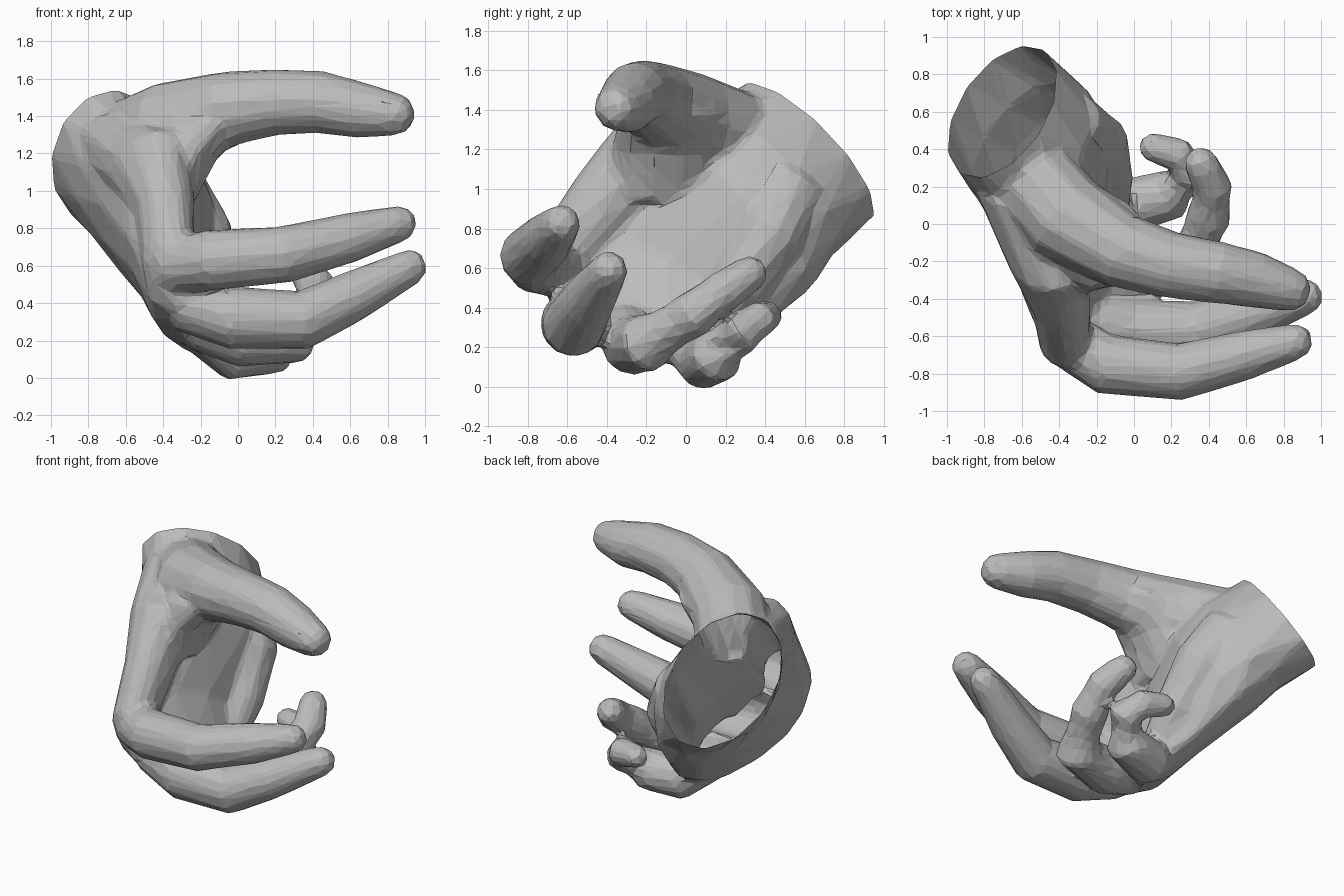
import bpy, bmesh, math
from mathutils import Vector

cube = bpy.data.objects.get("Cube")
if cube:
    bpy.data.objects.remove(cube, do_unlink=True)

skin = bpy.data.materials.new("plain_grey")
skin.diffuse_color = (0.5, 0.5, 0.5, 1)
skin.use_nodes = True
skin.node_tree.nodes["Principled BSDF"].inputs["Base Color"].default_value = (0.5, 0.5, 0.5, 1)

bm = bmesh.new()
SIDES = 12


def loft(sections):
    """Closed skin through elliptical sections given as (centre, half axis u, half axis v)."""
    rings = []
    for c, u, v in sections:
        c, u, v = Vector(c), Vector(u), Vector(v)
        angles = [math.tau * i / SIDES for i in range(SIDES)]
        rings.append([bm.verts.new(c + u * math.cos(a) + v * math.sin(a)) for a in angles])
    for a, b in zip(rings, rings[1:]):
        for i in range(SIDES):
            j = (i + 1) % SIDES
            bm.faces.new((a[i], a[j], b[j], b[i]))
    bm.faces.new(rings[0][::-1])
    bm.faces.new(rings[-1])


def limb(points):
    """Round limb along (x, y, z, radius) points with a domed tip."""
    pts = [(Vector(p[:3]), p[3]) for p in points]
    tip, r = pts[-1]
    d = (tip - pts[-2][0]).normalized()
    pts += [(tip + d * r * 0.55, r * 0.83), (tip + d * r * 0.9, r * 0.45)]
    sections = []
    for i, (p, r) in enumerate(pts):
        t = (pts[min(i + 1, len(pts) - 1)][0] - pts[max(i - 1, 0)][0]).normalized()
        u = t.cross(Vector((0.3, 0.5, 0.8))).normalized()
        sections.append((p, u * r, t.cross(u) * r))
    loft(sections)


# Wrist, palm and knuckles
wrist = Vector((-0.705, 0.6, 1.18))
outward = Vector((-0.48, 0.66, 0.58)).normalized()
wu, wv = (0.05, -0.28, 0.36), (0.29, 0.22, -0.01)
loft([
    (wrist + outward * 0.15, wu, wv),
    (wrist, wu, wv),
    ((-0.54, 0.42, 1.02), (-0.04, -0.32, 0.36), (0.33, 0.14, 0.06)),
    ((-0.43, 0.24, 0.85), (-0.1, -0.39, 0.36), (0.29, 0.05, 0.12)),
    ((-0.35, -0.08, 0.54), (-0.15, -0.45, 0.26), (0.17, 0, 0.1)),
    ((-0.26, -0.28, 0.33), (-0.17, -0.42, 0.17), (0.13, -0.02, 0.11)),
    ((-0.17, -0.32, 0.25), (-0.14, -0.38, 0.14), (0.08, -0.02, 0.08)),
])
# Heel of the palm on the little finger side
limb([(-0.36, 0.52, 1.0, 0.2), (-0.2, 0.42, 0.76, 0.18), (-0.15, 0.25, 0.5, 0.15),
      (-0.14, 0.1, 0.32, 0.12)])
# Web and back of the hand between thumb and first finger
loft([
    ((-0.62, 0.34, 1.2), (0.25, 0.1, 0), (0, -0.2, 0.24)),
    ((-0.47, -0.18, 1.13), (0.22, 0, 0.05), (0.02, -0.18, 0.19)),
    ((-0.39, -0.43, 0.9), (0.16, 0, 0.02), (0, -0.15, 0.13)),
    ((-0.37, -0.64, 0.62), (0.14, 0, 0.05), (0, -0.13, 0.11)),
    ((-0.36, -0.62, 0.48), (0.12, 0, 0.03), (0, -0.13, 0.08)),
])
# Underside of the thumb base, running down into the palm
loft([
    ((-0.18, -0.08, 1.38), (0.26, -0.05, 0), (0.03, 0.26, 0)),
    ((-0.27, -0.12, 1.18), (0.16, -0.04, 0), (0.05, 0.26, 0)),
    ((-0.34, -0.16, 0.94), (0.11, 0, 0), (0, 0.26, 0)),
])

# Thumb
limb([(-0.6, 0.3, 1.24, 0.24), (-0.36, 0.03, 1.34, 0.25), (-0.05, -0.15, 1.44, 0.205),
      (0.2, -0.22, 1.475, 0.18), (0.45, -0.26, 1.475, 0.168), (0.66, -0.3, 1.43, 0.152),
      (0.83, -0.35, 1.41, 0.12)])
# First finger
limb([(-0.36, -0.62, 0.6, 0.15), (-0.15, -0.75, 0.63, 0.165), (0.25, -0.79, 0.66, 0.155),
      (0.6, -0.7, 0.75, 0.135), (0.86, -0.63, 0.825, 0.1)])
# Second finger
limb([(-0.3, -0.52, 0.4, 0.15), (-0.02, -0.57, 0.32, 0.17), (0.35, -0.57, 0.31, 0.16),
      (0.6, -0.5, 0.43, 0.14), (0.915, -0.39, 0.59, 0.1)])
# Third finger, curled
limb([(-0.22, -0.3, 0.3, 0.15), (0.02, -0.27, 0.21, 0.155), (0.3, -0.2, 0.22, 0.15),
      (0.4, 0.04, 0.37, 0.125), (0.42, 0.2, 0.49, 0.11), (0.36, 0.32, 0.57, 0.095)])
# Little finger, curled
limb([(-0.2, -0.02, 0.27, 0.14), (-0.02, 0.1, 0.13, 0.15), (0.2, 0.16, 0.16, 0.14),
      (0.31, 0.28, 0.28, 0.12), (0.24, 0.37, 0.34, 0.095), (0.1, 0.41, 0.36, 0.08)])

bmesh.ops.recalc_face_normals(bm, faces=bm.faces[:])
mesh = bpy.data.meshes.new("hand")
bm.to_mesh(mesh)
bm.free()
hand = bpy.data.objects.new("hand", mesh)
bpy.context.collection.objects.link(hand)

# Blend the parts into one skin of coarse flat facets
remesh = hand.modifiers.new("blend", "REMESH")
remesh.mode = "VOXEL"
remesh.voxel_size = 0.02
soften = hand.modifiers.new("soften", "SMOOTH")
soften.iterations = 12
facets = hand.modifiers.new("facets", "DECIMATE")
facets.ratio = 0.04
bpy.context.view_layer.update()
graph = bpy.context.evaluated_depsgraph_get()
skin_mesh = bpy.data.meshes.new_from_object(hand.evaluated_get(graph))
hand.modifiers.clear()
hand.data = skin_mesh

# Open the wrist with a flat cut
bm = bmesh.new()
bm.from_mesh(skin_mesh)
bmesh.ops.bisect_plane(bm, geom=bm.verts[:] + bm.edges[:] + bm.faces[:],
                       plane_co=wrist, plane_no=outward, clear_outer=True)
for f in bm.faces:
    f.smooth = False
bm.to_mesh(skin_mesh)
bm.free()
skin_mesh.materials.clear()
skin_mesh.materials.append(skin)

# Thumb nail
bpy.ops.mesh.primitive_cylinder_add(vertices=8, radius=0.06, depth=0.009,
                                    location=(0.8, -0.396, 1.497))
nail = bpy.context.object
nail.name = "thumb_nail"
nail.rotation_euler = Vector((0.2, -0.55, 0.8)).to_track_quat("Z", "Y").to_euler()
nail.data.materials.append(skin)
